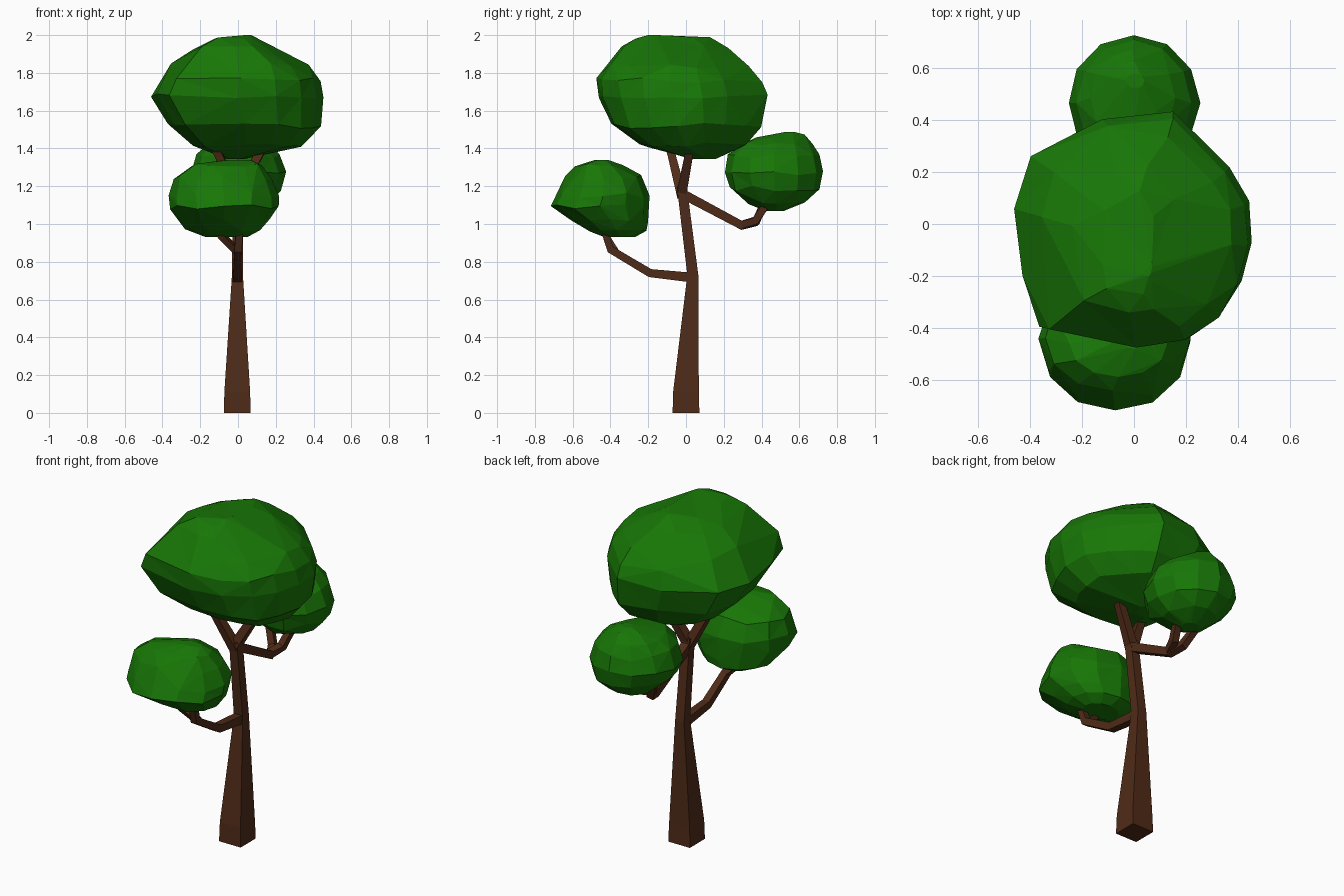
import bpy, bmesh, math, random
from mathutils import Vector

if "Cube" in bpy.data.objects:
    bpy.data.objects.remove(bpy.data.objects["Cube"])

random.seed(7)


def material(name, rgb):
    m = bpy.data.materials.new(name)
    m.diffuse_color = (*rgb, 1)
    m.use_nodes = True
    m.node_tree.nodes["Principled BSDF"].inputs["Base Color"].default_value = m.diffuse_color
    return m


BARK = material("bark", (0.078, 0.024, 0.009))
LEAF = material("leaf", (0.009, 0.185, 0.002))


def finish(bm, name, mat):
    bmesh.ops.recalc_face_normals(bm, faces=bm.faces)
    me = bpy.data.meshes.new(name)
    bm.to_mesh(me)
    bm.free()
    me.materials.append(mat)
    ob = bpy.data.objects.new(name, me)
    bpy.context.collection.objects.link(ob)


def limb(name, path):
    """Square tube through (x, y, z, half width) points."""
    bm = bmesh.new()
    pts = [Vector(p[:3]) for p in path]
    rings = []
    for i, p in enumerate(pts):
        a, b = pts[max(i - 1, 0)], pts[min(i + 1, len(pts) - 1)]
        t = (b - a).normalized()
        side = Vector((1, 0, 0))
        side = (side - t * side.dot(t)).normalized()
        up, w = t.cross(side), path[i][3]
        rings.append([bm.verts.new(p + side * w * u + up * w * v)
                      for u, v in ((-1, -1), (1, -1), (1, 1), (-1, 1))])
    for r, s in zip(rings, rings[1:]):
        for k in range(4):
            bm.faces.new((r[k], r[(k + 1) % 4], s[(k + 1) % 4], s[k]))
    bm.faces.new(rings[0])
    bm.faces.new(rings[-1])
    finish(bm, name, BARK)


def foliage(name, rings, outline):
    """Faceted clump: plan outline fitted to (z, x0, x1, y0, y1) boxes."""
    bm = bmesh.new()
    for i, (z, x0, x1, y0, y1) in enumerate(rings):
        end = i in (0, len(rings) - 1)
        for u, v in outline:
            dz = 0 if end else random.uniform(-0.015, 0.015)
            k = random.uniform(0.98, 1.005)
            bm.verts.new(((x0 + x1) / 2 + u * k * (x1 - x0) / 2,
                          (y0 + y1) / 2 + v * k * (y1 - y0) / 2, z + dz))
    hull = bmesh.ops.convex_hull(bm, input=bm.verts)
    bmesh.ops.delete(bm, geom=list({v for v in hull["geom_interior"]
                                    if isinstance(v, bmesh.types.BMVert)}), context="VERTS")
    bmesh.ops.dissolve_limit(bm, angle_limit=math.radians(7),
                             verts=bm.verts, edges=bm.edges)
    bmesh.ops.triangulate(bm, faces=bm.faces)
    finish(bm, name, LEAF)


# Trunk and its two top forks
limb("trunk", [(-.004, 0, 0, .071), (-.004, 0, .11, .068), (-.003, .036, .73, .029),
               (0, -.022, 1.2, .026)])
limb("top_fork_right", [(0, -.022, 1.17, .026), (.13, .022, 1.40, .021), (.16, .035, 1.46, .02)])
limb("top_fork_left", [(0, -.022, 1.15, .026), (-.10, -.075, 1.36, .021), (-.135, -.095, 1.43, .02)])

# Lower front branch with forked tip
limb("front_branch", [(-.003, .045, .715, .026), (-.003, -.19, .74, .022), (0, -.40, .865, .02),
                      (.01, -.44, .99, .018)])
limb("front_branch_twig", [(0, -.37, .85, .018), (-.08, -.42, .93, .017), (-.13, -.44, .98, .016)])

# Upper back branch with forked tip
limb("back_branch", [(0, -.01, 1.155, .025), (0, .30, .99, .022), (-.03, .37, 1.01, .02),
                     (-.09, .42, 1.13, .018)])
limb("back_branch_twig", [(0, .29, .995, .02), (.03, .37, 1.02, .02), (.06, .45, 1.14, .018)])

# Foliage clumps
crown_plan = [(-.26, .94), (.33, 1), (.55, .8), (.8, .53), (.97, .24), (1, -.12), (.9, -.45),
              (.74, -.74), (.44, -.95), (0, -1), (-.78, -.84), (-.92, -.4), (-1, .17), (-.85, .62)]
round_plan = [(math.cos(a), math.sin(a)) for a in (math.radians(30 * i) for i in range(12))]

foliage("crown_foliage", [
    (1.345, -.06, .04, .02, .16), (1.42, -.24, .34, -.25, .32), (1.52, -.37, .44, -.40, .40),
    (1.68, -.465, .46, -.465, .43), (1.76, -.42, .44, -.475, .41), (1.84, -.36, .38, -.41, .34),
    (1.93, -.24, .2, -.34, .23), (1.975, -.13, .1, -.28, .13), (2.0, .03, .07, -.2, -.12)], crown_plan)
foliage("front_foliage", [
    (.93, -.17, .05, -.43, -.27), (.975, -.28, .12, -.53, -.21), (1.02, -.32, .17, -.61, -.20),
    (1.09, -.36, .215, -.72, -.19), (1.15, -.37, .22, -.69, -.19), (1.25, -.345, .18, -.64, -.235),
    (1.31, -.25, .13, -.59, -.33), (1.34, -.06, .07, -.48, -.41)], round_plan)
foliage("back_foliage", [
    (1.07, -.05, .05, .42, .52), (1.12, -.14, .16, .33, .63), (1.19, -.22, .23, .23, .71),
    (1.27, -.255, .255, .205, .725), (1.36, -.22, .22, .22, .71), (1.42, -.17, .16, .30, .67),
    (1.46, -.1, .1, .37, .63), (1.487, -.03, .04, .52, .58)], round_plan)
